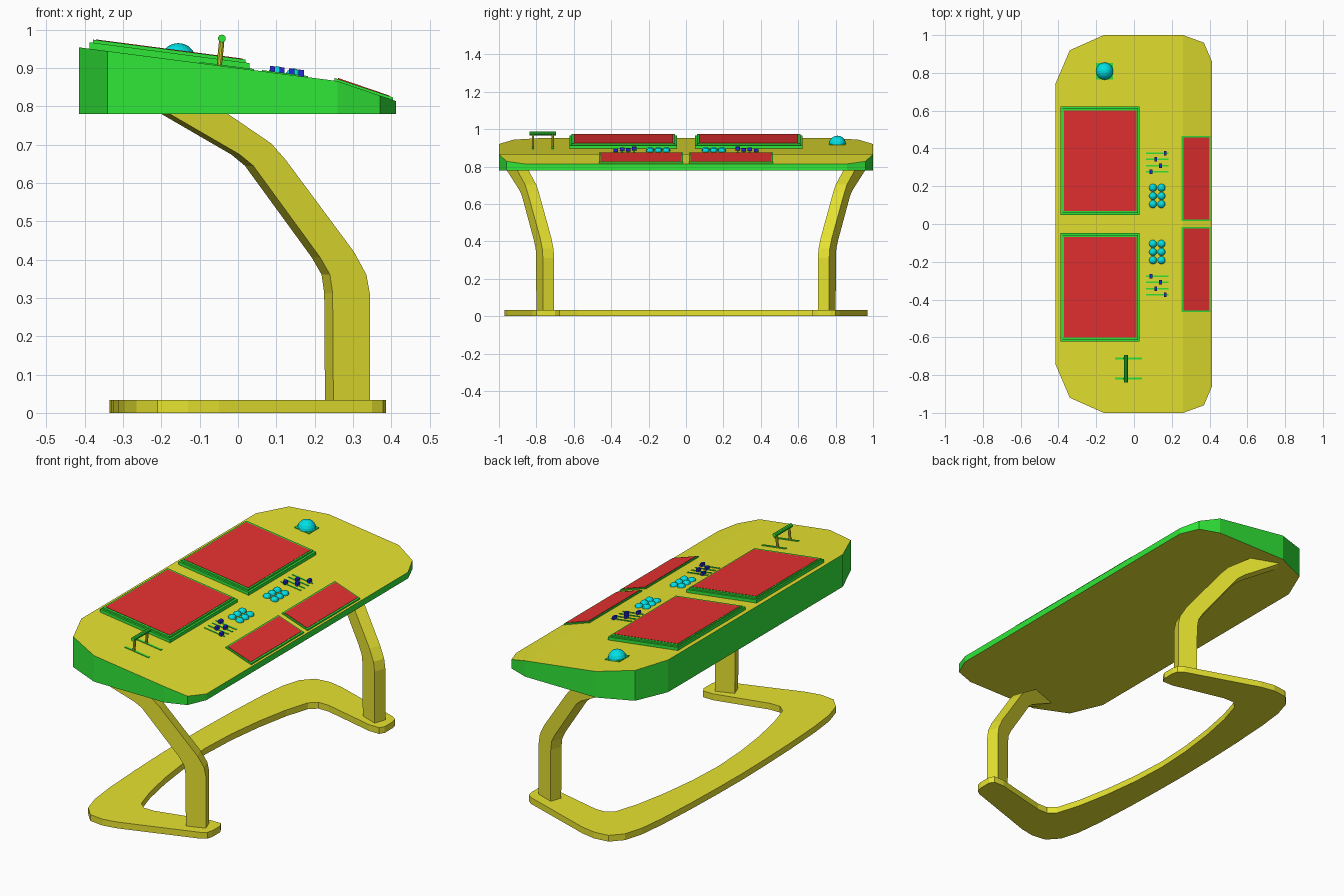
import bpy, bmesh
from mathutils import Matrix, Vector

if "Cube" in bpy.data.objects:
    bpy.data.objects.remove(bpy.data.objects["Cube"])


def material(name, rgb):
    m = bpy.data.materials.new(name)
    m.diffuse_color = (*rgb, 1)
    m.use_nodes = True
    m.node_tree.nodes["Principled BSDF"].inputs["Base Color"].default_value = m.diffuse_color
    return m


YELLOW = material("yellow", (0.8, 0.77, 0.03))
GREEN = material("green", (0.03, 0.8, 0.04))
RED = material("red", (0.8, 0.03, 0.03))
CYAN = material("cyan", (0.0, 0.75, 0.78))
BLUE = material("blue", (0.02, 0.02, 0.7))


def finish(name, bm, *mats):
    bmesh.ops.recalc_face_normals(bm, faces=bm.faces)
    me = bpy.data.meshes.new(name)
    bm.to_mesh(me)
    bm.free()
    for m in mats:
        me.materials.append(m)
    ob = bpy.data.objects.new(name, me)
    bpy.context.collection.objects.link(ob)
    return ob


def surf(x):
    """Height of the console top at x: two slopes with a crease."""
    if x < 0.26:
        return 0.954 - (x + 0.415) * 0.1304
    return 0.866 - (x - 0.26) * 0.342


def loft(bm, low, high):
    """Closed prism between two matching rings."""
    a = [bm.verts.new(p) for p in low]
    b = [bm.verts.new(p) for p in high]
    n = len(a)
    for i in range(n):
        bm.faces.new((a[i], a[(i + 1) % n], b[(i + 1) % n], b[i]))
    bm.faces.new(a[::-1])
    bm.faces.new(b)


def plate(bm, x0, x1, y0, y1, lo, hi):
    """Slab that follows the console slope, lo..hi above the surface."""
    ring = [(x0, y0), (x1, y0), (x1, y1), (x0, y1)]
    k = (surf(x1) - surf(x0)) / (x1 - x0)
    z = lambda x: surf(x0) + k * (x - x0)
    loft(bm, [(x, y, z(x) + lo) for x, y in ring], [(x, y, z(x) + hi) for x, y in ring])


def dome(bm, x, y, r, h, seg, rings):
    """Flattened ball half sunk in the surface."""
    m = Matrix.Translation((x, y, surf(x))) @ Matrix.Diagonal((r, r, h, 1))
    bmesh.ops.create_uvsphere(bm, u_segments=seg, v_segments=rings, radius=1, matrix=m)


def rod(bm, p, q, r):
    p, q = Vector(p), Vector(q)
    d = q - p
    m = Matrix.Translation((p + q) / 2) @ d.to_track_quat('Z', 'Y').to_matrix().to_4x4()
    bmesh.ops.create_cone(bm, cap_ends=True, segments=10, radius1=r, radius2=r,
                          depth=d.length, matrix=m)


# Console: octagonal body, green sides, yellow creased top and underside
half = [(0.413, 0.86), (0.37, 0.96), (0.26, 1.0), (-0.16, 1.0), (-0.34, 0.92), (-0.415, 0.745)]
outline = half + [(x, -y) for x, y in reversed(half)]
bm = bmesh.new()
bot = [bm.verts.new((x, y, 0.78)) for x, y in outline]
top = [bm.verts.new((x, y, surf(x))) for x, y in outline]
n = len(outline)
for i in range(n):
    j = (i + 1) % n
    bm.faces.new((bot[i], bot[j], top[j], top[i])).material_index = 1
bm.faces.new(bot[::-1])
bm.faces.new(top[2:10])
bm.faces.new(top[9:] + top[:3])
finish("console", bm, YELLOW, GREEN)

# Floor base: flat U-shaped plate, open towards +x
outer = [(-0.335, 0), (-0.332, 0.2), (-0.325, 0.42), (-0.312, 0.65), (-0.295, 0.8),
         (-0.265, 0.9), (-0.21, 0.96), (-0.13, 0.97), (-0.05, 0.955), (0.35, 0.82),
         (0.378, 0.80), (0.386, 0.77), (0.386, 0.70), (0.37, 0.675)]
inner = [(0.31, 0.675), (0.02, 0.745), (-0.04, 0.745), (-0.08, 0.71),
         (-0.12, 0.58), (-0.155, 0.4), (-0.18, 0.2), (-0.19, 0)]
bm = bmesh.new()
side = outer + inner
ring = side + [(x, -y) for x, y in reversed(side[1:-1])]
loft(bm, [(x, y, 0) for x, y in ring], [(x, y, 0.034) for x, y in ring])
finish("floor_base", bm, YELLOW)

# Bent legs: outer-face profile in x/z, splayed outwards as they rise
profile = [(0.249, 0.03), (0.344, 0.03), (0.344, 0.312), (0.335, 0.361), (0.303, 0.42),
           (0.124, 0.661), (0.087, 0.703), (-0.03, 0.783), (-0.183, 0.783),
           (0.005, 0.674), (0.04, 0.645), (0.215, 0.405), (0.24, 0.361), (0.247, 0.312)]
for s, tag in ((1, "left"), (-1, "right")):
    bm = bmesh.new()
    face = [(x, s * (0.80 - (x - 0.25) * 0.37), z) for x, z in profile]
    loft(bm, face, [(x - 0.022, y - s * 0.06, z) for x, y, z in face])
    finish(tag + "_leg", bm, YELLOW)

    # Large stepped screens
    def span(a, b):
        return (a, b) if s > 0 else (-b, -a)
    bm = bmesh.new()
    plate(bm, -0.388, 0.03, *span(0.048, 0.623), -0.01, 0.017)
    plate(bm, -0.379, 0.02, *span(0.058, 0.613), 0.01, 0.025)
    finish(tag + "_main_screen_frame", bm, GREEN)
    bm = bmesh.new()
    plate(bm, -0.371, 0.012, *span(0.07, 0.60), 0.015, 0.0265)
    finish(tag + "_main_screen", bm, RED)

    # Slim front screens
    bm = bmesh.new()
    plate(bm, 0.252, 0.404, *span(0.016, 0.465), -0.005, 0.007)
    finish(tag + "_front_screen_frame", bm, GREEN)
    bm = bmesh.new()
    plate(bm, 0.261, 0.396, *span(0.024, 0.457), 0.0, 0.0085)
    finish(tag + "_front_screen", bm, RED)

    # Button cluster
    bm = bmesh.new()
    for x in (0.1, 0.145):
        for y in (0.105, 0.148, 0.192):
            dome(bm, x, s * y, 0.021, 0.018, 12, 8)
    finish(tag + "_buttons", bm, CYAN)

    # Slider tracks and knobs
    tracks, knobs = bmesh.new(), bmesh.new()
    for x, y in ((0.09, 0.276), (0.14, 0.308), (0.115, 0.342), (0.165, 0.375)):
        plate(tracks, 0.063, 0.183, *span(y - 0.004, y + 0.004), -0.003, 0.003)
        plate(knobs, x - 0.007, x + 0.007, *span(y - 0.012, y + 0.012), -0.002, 0.017)
    finish(tag + "_slider_tracks", tracks, GREEN)
    finish(tag + "_slider_knobs", knobs, BLUE)

# Trackball with square base
bm = bmesh.new()
plate(bm, -0.2, -0.112, 0.766, 0.852, -0.003, 0.004)
finish("trackball_base", bm, GREEN)
bm = bmesh.new()
dome(bm, -0.156, 0.809, 0.046, 0.045, 16, 10)
finish("trackball", bm, CYAN)

# Throttle lever: slots, two posts and a cross handle
slots, posts = bmesh.new(), bmesh.new()
for y in (-0.712, -0.818):
    plate(slots, -0.1, 0.042, y - 0.006, y + 0.006, -0.003, 0.003)
    rod(posts, (-0.05, y, 0.895), (-0.042, y, 0.977), 0.007)
finish("lever_slots", slots, GREEN)
finish("lever_posts", posts, YELLOW)
bm = bmesh.new()
rod(bm, (-0.042, -0.838, 0.977), (-0.042, -0.694, 0.977), 0.0105)
finish("lever_handle", bm, GREEN)
